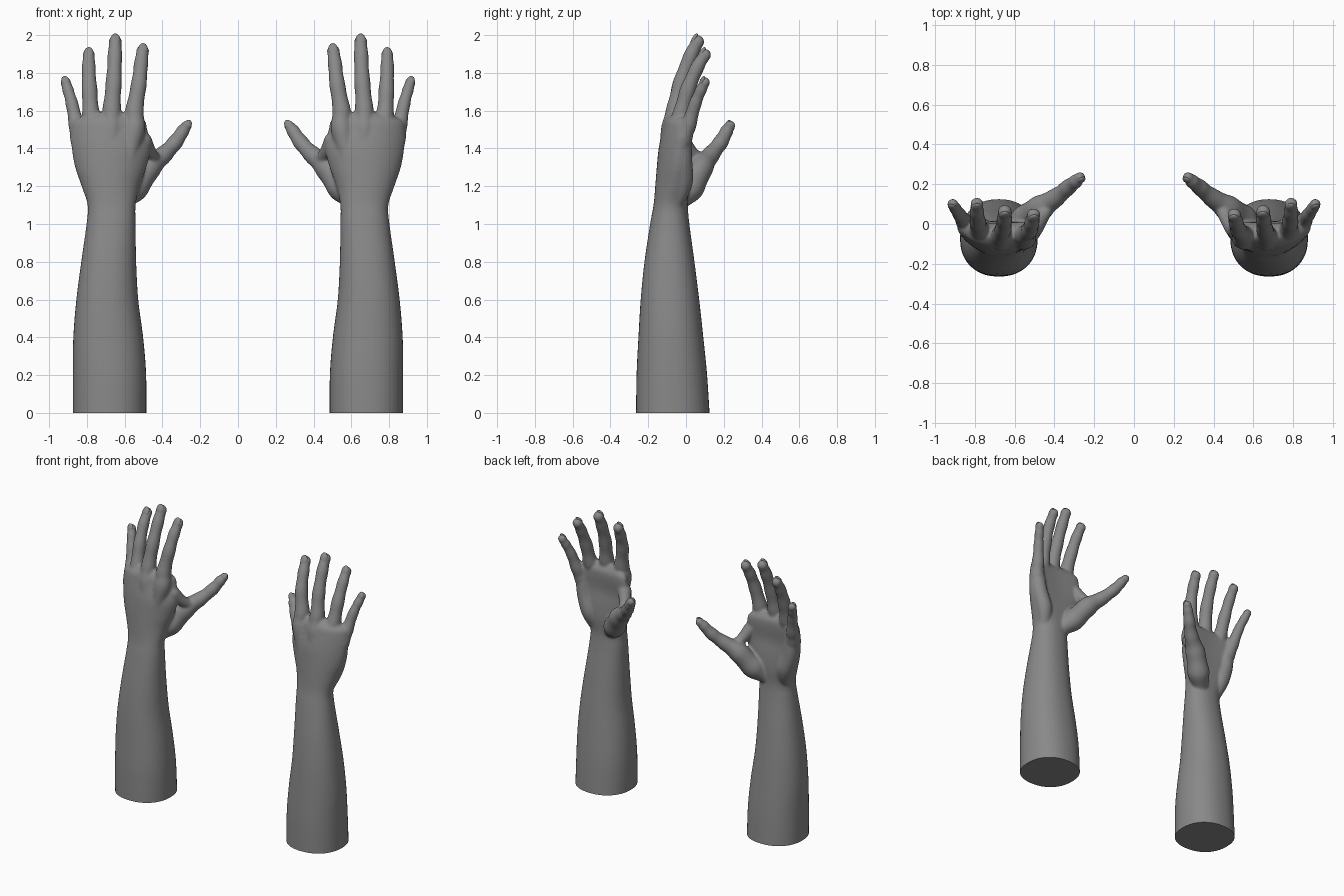
import bpy, bmesh, math
from mathutils import Vector, Matrix

cube = bpy.data.objects.get("Cube")
if cube:
    bpy.data.objects.remove(cube, do_unlink=True)

SIDES = 20
STEPS = 6

skin = bpy.data.materials.new("grey_skin")
skin.use_nodes = True
COLOUR = (0.25, 0.25, 0.25, 1)
skin.diffuse_color = COLOUR
skin.node_tree.nodes["Principled BSDF"].inputs["Base Color"].default_value = COLOUR

# Forearm and palm sections: z, x min, x max, y min, y max, arch
ARM = [
    (-.05, .485, .875, -.265, .128, 0),
    (.2, .486, .875, -.262, .112, 0),
    (.4, .502, .872, -.252, .092, 0),
    (.6, .528, .856, -.24, .07, 0),
    (.8, .539, .83, -.22, .045, 0),
    (1, .542, .802, -.19, .018, 0),
    (1.1, .542, .796, -.172, .01, 0),
    (1.2, .52, .828, -.163, .015, .02),
    (1.3, .485, .862, -.155, .01, .035),
    (1.4, .462, .88, -.145, 0, .045),
    (1.5, .48, .885, -.125, .005, .045),
    (1.55, .495, .865, -.112, 0, .04),
    (1.59, .56, .77, -.085, -.03, .03),
]

# Digit paths from inside the palm to the tip: x, y, z, radius
DIGITS = {
    "index": [(.6, -.09, 1.28, .05), (.55, -.07, 1.5, .056), (.548, -.055, 1.6, .048),
              (.525, -.03, 1.74, .041), (.513, .01, 1.85, .037), (.505, .045, 1.915, .033)],
    "middle": [(.66, -.1, 1.28, .05), (.668, -.075, 1.5, .056), (.668, -.055, 1.61, .048),
               (.658, -.025, 1.75, .042), (.652, .025, 1.89, .038), (.65, .062, 1.965, .034)],
    "ring": [(.725, -.09, 1.28, .05), (.765, -.05, 1.49, .055), (.778, -.025, 1.58, .046),
             (.786, .01, 1.71, .041), (.79, .06, 1.83, .036), (.79, .1, 1.895, .032)],
    "little": [(.78, -.07, 1.25, .05), (.835, -.02, 1.44, .05), (.856, .015, 1.53, .041),
               (.88, .05, 1.64, .033), (.9, .08, 1.71, .03), (.912, .1, 1.75, .027)],
    "thumb": [(.62, -.04, 1.12, .05), (.55, .02, 1.19, .072), (.47, .08, 1.3, .064),
              (.39, .135, 1.37, .046), (.33, .185, 1.435, .04),
              (.29, .217, 1.495, .034), (.272, .234, 1.52, .027)],
}

# Soft pads: heel of the palm, and the web beside the thumb
PADS = [
    [(.75, -.05, 1.12, .042), (.775, -.02, 1.22, .056), (.812, -.02, 1.33, .054), (.828, -.02, 1.43, .05)],
    [(.44, .08, 1.34, .036), (.465, .03, 1.375, .036), (.5, -.02, 1.44, .045)],
]


def spline(keys):
    """Smooth curve through the keys, with the fraction along each segment."""
    out = []
    for i in range(len(keys) - 1):
        a, b, c, d = (keys[min(max(i + k, 0), len(keys) - 1)] for k in (-1, 0, 1, 2))
        for s in range(STEPS):
            t = s / STEPS
            out.append((t, [q + t / 2 * (r - p + t * (2 * p - 5 * q + 4 * r - w
                            + t * (3 * (q - r) + w - p))) for p, q, r, w in zip(a, b, c, d)]))
    out.append((1, list(keys[-1])))
    return out


def frame(tangent):
    across = Vector((0, 1, 0)).cross(tangent).normalized()
    return across, tangent.cross(across).normalized()


def loft(bm, rings):
    loops = [[bm.verts.new(p) for p in ring] for ring in rings]
    n = len(loops[0])
    for low, high in zip(loops, loops[1:]):
        for i in range(n):
            j = (i + 1) % n
            bm.faces.new((low[i], low[j], high[j], high[i]))
    bm.faces.new(loops[0][::-1])
    bm.faces.new(loops[-1])


def circle(centre, tangent, radius):
    u, v = frame(tangent)
    angles = [2 * math.pi * i / SIDES for i in range(SIDES)]
    return [centre + radius * (math.cos(a) * u + math.sin(a) * v) for a in angles]


def tube(bm, keys, bulge=0):
    """Tapered tube with domed ends and slightly swollen joints."""
    path = spline(keys)
    pts = [Vector(p[:3]) for _, p in path]
    rad = [p[3] * (1 + bulge * math.cos(2 * math.pi * t)) for t, p in path]
    last = len(pts) - 1
    tans = [(pts[min(i + 1, last)] - pts[max(i - 1, 0)]).normalized() for i in range(last + 1)]
    dome = [math.radians(a) for a in (20, 40, 60, 80)]

    def cap(i, sign):
        return [circle(pts[i] + sign * tans[i] * rad[i] * math.sin(a), tans[i],
                       rad[i] * math.cos(a)) for a in dome]
    body = [circle(p, t, r) for p, t, r in zip(pts, tans, rad)]
    loft(bm, cap(0, -1)[::-1] + body + cap(last, 1))


def arm_section(z, x0, x1, y0, y1, arch):
    ring = []
    for i in range(2 * SIDES):
        a = math.pi * i / SIDES
        c, s = (math.copysign(abs(f) ** .9, f) for f in (math.cos(a), math.sin(a)))
        ring.append(Vector(((x0 + x1 + (x1 - x0) * c) / 2,
                            (y0 + y1 + (y1 - y0) * s) / 2 + arch * c * c, z)))
    return ring


def finish(bm, name, side):
    """Place the part on one side and turn it into an object."""
    bmesh.ops.scale(bm, vec=(side, 1, 1), verts=bm.verts)
    bmesh.ops.recalc_face_normals(bm, faces=bm.faces)
    for f in bm.faces:
        f.smooth = True
    mesh = bpy.data.meshes.new(name)
    bm.to_mesh(mesh)
    bm.free()
    mesh.materials.append(skin)
    obj = bpy.data.objects.new(name, mesh)
    bpy.context.collection.objects.link(obj)
    return obj


def build_arm(label, side):
    bm = bmesh.new()
    loft(bm, [arm_section(*k) for _, k in spline(ARM)])
    for keys in DIGITS.values():
        tube(bm, keys, .04)
    for keys in PADS:
        tube(bm, keys)
    arm = finish(bm, label + "_arm_and_hand", side)

    # Fuse all parts into one soft skin
    remesh = arm.modifiers.new("fuse", 'REMESH')
    remesh.mode = 'VOXEL'
    remesh.voxel_size = .008
    remesh.use_smooth_shade = True
    soften = arm.modifiers.new("soften", 'SMOOTH')
    soften.factor = .5
    soften.iterations = 7
    graph = bpy.context.evaluated_depsgraph_get()
    fused = bpy.data.meshes.new_from_object(arm.evaluated_get(graph))
    arm.modifiers.clear()

    # Flat cut at the foot of the forearm
    bm = bmesh.new()
    bm.from_mesh(fused)
    cut = bmesh.ops.bisect_plane(bm, geom=bm.verts[:] + bm.edges[:] + bm.faces[:],
                                 plane_co=(0, 0, 0), plane_no=(0, 0, 1), clear_inner=True)
    rim = [e for e in cut["geom_cut"] if isinstance(e, bmesh.types.BMEdge)]
    caps = bmesh.ops.edgeloop_fill(bm, edges=rim)["faces"]
    bmesh.ops.recalc_face_normals(bm, faces=bm.faces)
    for f in bm.faces:
        f.smooth = f not in caps
    for e in rim:
        e.smooth = False
    bm.to_mesh(fused)
    bm.free()
    fused.materials.clear()
    fused.materials.append(skin)
    arm.data = fused


def build_nails(label, side):
    bm = bmesh.new()
    for keys in DIGITS.values():
        tip, r = Vector(keys[-1][:3]), keys[-1][3]
        along = (tip - Vector(keys[-2][:3])).normalized()
        across, palmward = frame(along)
        if palmward.y > 0:
            palmward = -palmward
        axes = Matrix((across * r * .78, palmward * r * .42, along * r * 1.1)).transposed()
        place = Matrix.Translation(tip + palmward * r * .62) @ axes.to_4x4()
        bmesh.ops.create_uvsphere(bm, u_segments=20, v_segments=12, radius=1, matrix=place)
    finish(bm, label + "_fingernails", side)


for label, side in (("left", 1), ("right", -1)):
    build_arm(label, side)
    build_nails(label, side)
